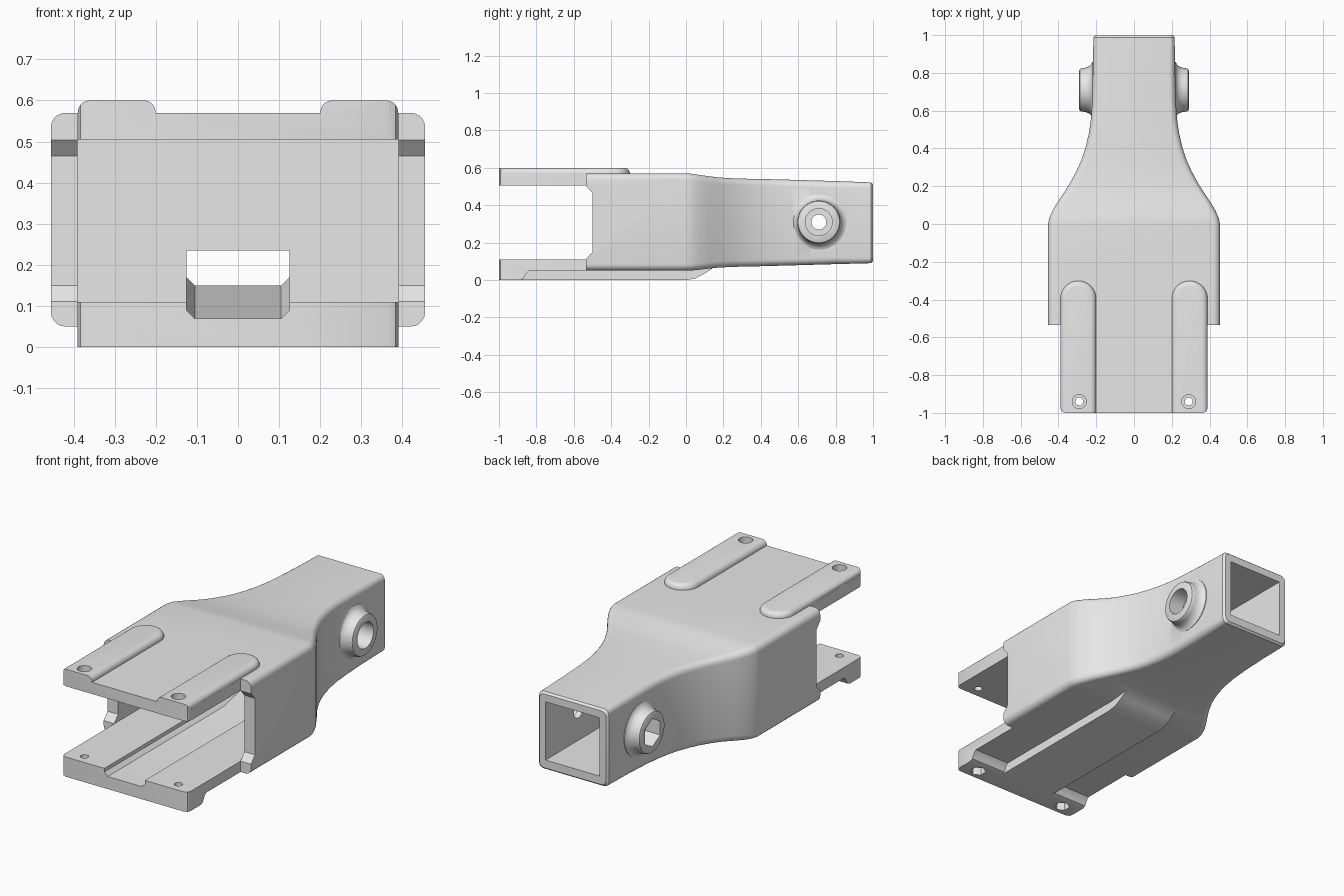
import bpy, bmesh, math
from mathutils import Matrix, Vector

if "Cube" in bpy.data.objects:
    bpy.data.objects.remove(bpy.data.objects["Cube"])

grey = bpy.data.materials.new("grey_plastic")
grey.diffuse_color = (0.8, 0.8, 0.8, 1)
grey.use_nodes = True
grey.node_tree.nodes["Principled BSDF"].inputs["Base Color"].default_value = grey.diffuse_color


def make(name, bm):
    bmesh.ops.recalc_face_normals(bm, faces=bm.faces)
    me = bpy.data.meshes.new(name)
    bm.to_mesh(me)
    bm.free()
    me.materials.append(grey)
    ob = bpy.data.objects.new(name, me)
    bpy.context.collection.objects.link(ob)
    return ob


def loft(name, rings):
    """Closed skin through rings with equal point counts."""
    bm = bmesh.new()
    rows = [[bm.verts.new(p) for p in r] for r in rings]
    n = len(rows[0])
    for a, b in zip(rows, rows[1:]):
        for i in range(n):
            j = (i + 1) % n
            bm.faces.new((a[i], a[j], b[j], b[i]))
    bm.faces.new(rows[0])
    bm.faces.new(rows[-1])
    return make(name, bm)


def box(name, x0, x1, y0, y1, z0, z1):
    return loft(name, [[(x0, y, z0), (x1, y, z0), (x1, y, z1), (x0, y, z1)] for y in (y0, y1)])


def extrude_x(name, prof, hw):
    return loft(name, [[(x, y, z) for y, z in prof] for x in (-hw, hw)])


def extrude_z(name, prof, z0, z1):
    return loft(name, [[(x, y, z) for x, y in prof] for z in (z0, z1)])


def cyl(name, r, a, b, sides=32, turn=0.0):
    """Cylinder between two points."""
    a, b = Vector(a), Vector(b)
    d = b - a
    bm = bmesh.new()
    rot = d.to_track_quat('Z', 'Y').to_matrix().to_4x4()
    bmesh.ops.create_cone(bm, cap_ends=True, segments=sides, radius1=r, radius2=r, depth=d.length,
                          matrix=Matrix.Translation((a + b) / 2) @ rot @ Matrix.Rotation(turn, 4, 'Z'))
    return make(name, bm)


def combine(base, other, op):
    m = base.modifiers.new(op.lower(), 'BOOLEAN')
    m.operation, m.solver, m.object = op, 'EXACT', other
    other.hide_render = True
    bpy.context.view_layer.objects.active = base
    bpy.ops.object.modifier_apply(modifier=m.name)
    bpy.data.objects.remove(other, do_unlink=True)


def rounded_section(y, hw, z0, z1, r):
    pts = []
    for cx, cz, a0 in ((hw - r, z1 - r, 0), (r - hw, z1 - r, 90), (r - hw, z0 + r, 180), (hw - r, z0 + r, 270)):
        for k in range(6):
            a = math.radians(a0 + 18 * k)
            pts.append((cx + r * math.cos(a), y, cz + r * math.sin(a)))
    return pts


# Main shell: wide box narrowing to a square socket (y, half width, bottom, top)
SHELL = [(-1.05, .455, .05, .57), (0, .455, .05, .57), (.03, .449, .051, .568), (.07, .432, .055, .562),
         (.12, .402, .061, .555), (.17, .368, .066, .549), (.22, .337, .069, .545), (.28, .305, .071, .543),
         (.34, .278, .072, .541), (.41, .255, .074, .54), (.48, .239, .076, .538), (.56, .227, .078, .536),
         (.66, .221, .081, .533), (.8, .218, .085, .529), (.988, .215, .09, .522), (1.0, .205, .1, .512)]
body = loft("holder_body", [rounded_section(y, w, a, b, .035 if y < .9 else .028) for y, w, a, b in SHELL])

# Bottom centre rib with ramped end, and front foot pad
rib = extrude_x("rib", [(-1.05, 0), (0, 0), (.05, .008), (.1, .035), (.16, .075), (.18, .1), (-1.05, .1)], .17)
combine(body, rib, 'UNION')
pad = extrude_x("pad", [(-1.06, -0.0), (-.885, 0), (-.868, .008), (-.86, .022), (-.852, .038),
                        (-.838, .05), (-.83, .08), (-1.06, .08)], .43)
combine(body, pad, 'UNION')

# Top rails with rounded ends and softened upper edges
for s in (-1, 1):
    def outline(inset, z):
        r, c, mid = .0945 - inset, s * .295, -.395
        pts = [(c + r, -1.07, z)]
        for k in range(17):
            a = math.pi * k / 16
            pts.append((c + r * math.cos(a), mid + r * math.sin(a), z))
        return pts + [(c - r, -1.07, z)]
    steps = [(0, .54), (0, .572)]
    for k in range(1, 6):
        a = math.radians(18 * k)
        steps.append((.028 * (1 - math.cos(a)), .572 + .028 * math.sin(a)))
    combine(body, loft("rail", [outline(i, z) for i, z in steps]), 'UNION')

# Flared side bosses
BOSS = [(.148, .19), (.148, .221), (.136, .226), (.126, .236), (.119, .25), (.116, .265), (.115, .278),
        (.111, .286), (.103, .29)]
BY, BZ = .71, .31
for s in (-1, 1):
    rings = [[(s * x, BY + r * math.cos(k * math.tau / 40), BZ + r * math.sin(k * math.tau / 40))
              for k in range(40)] for r, x in BOSS]
    combine(body, loft("boss", rings), 'UNION')

# Trim the front down to the narrower plates with rounded corners
half = [(.6, -.535), (.39, -.535), (.39, -.975), (.383, -.992), (.365, -1.0)]
trim = half + [(-x, y) for x, y in reversed(half)] + [(-.6, -1.2), (.6, -1.2)]
combine(body, extrude_z("trim", trim, -.2, .8), 'DIFFERENCE')

# Front cavity and chamfered notch in the side walls
combine(body, box("cavity", -.39, .39, -1.3, 0, .11, .505), 'DIFFERENCE')
notch = [(-.62, .111), (-.535, .111), (-.5, .15), (-.5, .465), (-.535, .504), (-.62, .504)]
combine(body, extrude_x("notch", notch, .6), 'DIFFERENCE')

# Square rear socket
combine(body, box("socket", -.167, .167, .4, 1.2, .145, .47), 'DIFFERENCE')


# Cable groove rising into the socket
def groove(y, b):
    return [(-.125, y, .235), (-.125, y, b + .02), (-.105, y, b), (.105, y, b), (.125, y, b + .02), (.125, y, .235)]


combine(body, loft("groove", [groove(-1.3, .07), groove(.02, .07), groove(.38, .15), groove(.45, .15)]), 'DIFFERENCE')

# Cross bolt: through hole, round recess on the right, hex recess on the left
combine(body, cyl("bolt_hole", .04, (-.5, BY, BZ), (.5, BY, BZ)), 'DIFFERENCE')
combine(body, cyl("bolt_recess", .072, (.2, BY, BZ), (.5, BY, BZ)), 'DIFFERENCE')
combine(body, cyl("nut_recess", .078, (-.2, BY, BZ), (-.5, BY, BZ), 6), 'DIFFERENCE')

# Front screws: through holes, top counterbores, hex pockets below
for s in (-1, 1):
    x, y = s * .29, -.94
    combine(body, cyl("screw_hole", .021, (x, y, -.2), (x, y, .8), 24), 'DIFFERENCE')
    combine(body, cyl("screw_head", .037, (x, y, .562), (x, y, .8), 24), 'DIFFERENCE')
    combine(body, cyl("screw_nut", .042, (x, y, -.2), (x, y, .05), 6), 'DIFFERENCE')

# Smooth curved areas, keep edges sharp
bpy.ops.object.select_all(action='DESELECT')
body.select_set(True)
bpy.context.view_layer.objects.active = body
bpy.ops.object.shade_smooth_by_angle(angle=math.radians(30))
